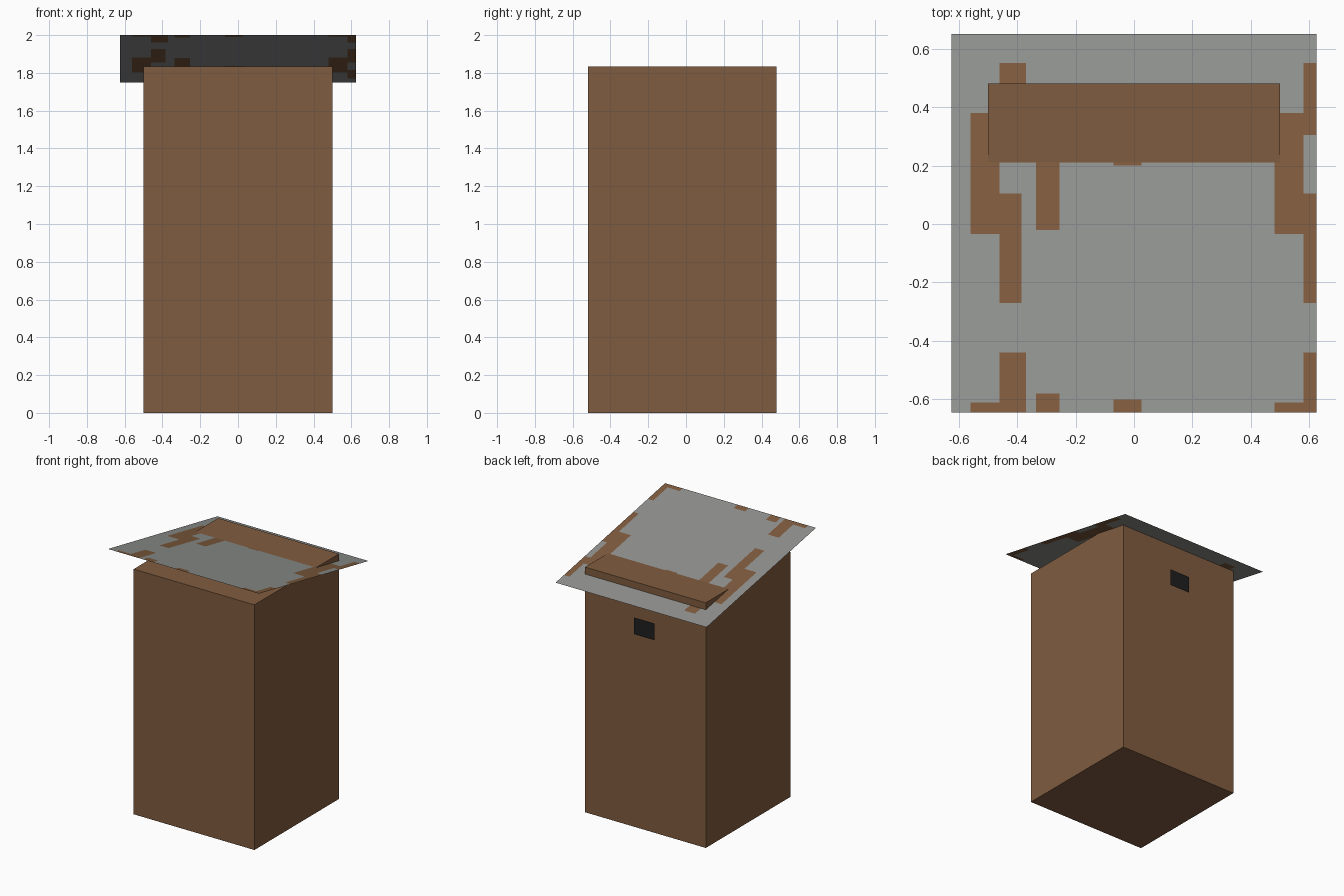
import bpy, bmesh
from mathutils import Vector

if "Cube" in bpy.data.objects:
    bpy.data.objects.remove(bpy.data.objects["Cube"])


def material(name, rgb):
    m = bpy.data.materials.new(name)
    m.diffuse_color = (*rgb, 1)
    m.use_nodes = True
    m.node_tree.nodes["Principled BSDF"].inputs["Base Color"].default_value = m.diffuse_color
    return m


wood = material("brown wood", (0.216, 0.107, 0.050))
grey = material("roof grey", (0.287, 0.296, 0.283))
black = material("vent black", (0.014, 0.014, 0.014))


def make_object(name, bm, *mats):
    mesh = bpy.data.meshes.new(name)
    bm.to_mesh(mesh)
    bm.free()
    for m in mats:
        mesh.materials.append(m)
    obj = bpy.data.objects.new(name, mesh)
    bpy.context.collection.objects.link(obj)
    return obj


# Cabin: plain wooden box
bm = bmesh.new()
bmesh.ops.create_cube(bm, size=1)
for v in bm.verts:
    v.co = Vector((v.co.x, v.co.y - 0.02, (v.co.z + 0.5) * 1.835))
make_object("cabin", bm, wood)

# Vent: thin opening plate just off the back wall
bm = bmesh.new()
corners = [(0.085, 1.45), (-0.085, 1.45), (-0.085, 1.575), (0.085, 1.575)]
bm.faces.new([bm.verts.new((x, 0.495, z)) for x, z in corners])
make_object("back_vent", bm, black)

# Roof: thin sloping sheet with worn wooden patches in a repeating pattern
X, Y0, Y1 = 0.625, -0.645, 0.65
patches = [
    (-0.46, -0.37, 0.305, 0.55),
    (-0.56, -0.46, -0.035, 0.38),
    (-0.46, -0.385, -0.27, 0.105),
    (-0.335, -0.255, -0.02, 0.41),
    (-0.07, 0.025, 0.2, 0.39),
]
tiles = [(a + dx, b + dx, c + dy, d + dy)
         for a, b, c, d in patches for dx in (0, 1.04) for dy in (0, -0.99)]

bm = bmesh.new()
bm.faces.new([bm.verts.new((x, y, 0)) for x, y in
              [(-X, Y0), (X, Y0), (X, Y1), (-X, Y1)]])


def cut(co, normal):
    bmesh.ops.bisect_plane(bm, geom=bm.verts[:] + bm.edges[:] + bm.faces[:],
                           plane_co=co, plane_no=normal, dist=1e-5)


for x in sorted({round(v, 4) for t in tiles for v in t[:2]}):
    if -X < x < X:
        cut((x, 0, 0), (1, 0, 0))
for y in sorted({round(v, 4) for t in tiles for v in t[2:]}):
    if Y0 < y < Y1:
        cut((0, y, 0), (0, 1, 0))
for f in bm.faces:
    c = f.calc_center_median()
    f.material_index = int(any(a < c.x < b and p < c.y < q for a, b, p, q in tiles))
# Tilt: high at the front, low at the back
for v in bm.verts:
    v.co.z = 2.0 - 0.25 * (v.co.y - Y0) / (Y1 - Y0)
make_object("roof", bm, grey, wood)
